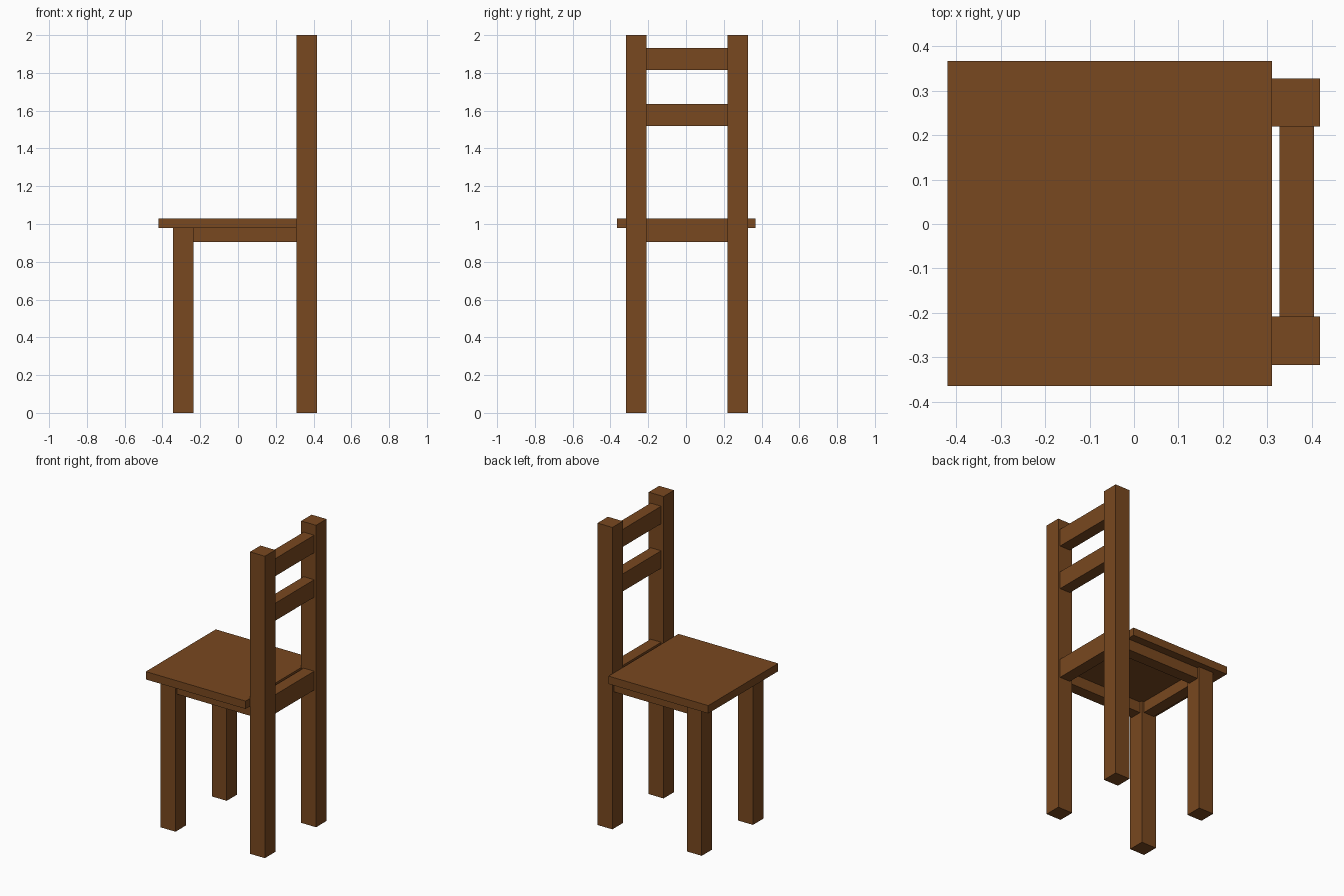
import bpy

if "Cube" in bpy.data.objects:
    bpy.data.objects.remove(bpy.data.objects["Cube"])

wood = bpy.data.materials.new("brown_wood")
wood.diffuse_color = (0.19, 0.065, 0.014, 1.0)
wood.use_nodes = True
wood.node_tree.nodes["Principled BSDF"].inputs["Base Color"].default_value = wood.diffuse_color


def box(name, x, y, z):
    """Axis-aligned box from (min, max) ranges."""
    bpy.ops.mesh.primitive_cube_add(size=1)
    ob = bpy.context.object
    ob.name = name
    ob.location = [(a + b) / 2 for a, b in (x, y, z)]
    ob.scale = [b - a for a, b in (x, y, z)]
    bpy.ops.object.transform_apply(location=True, rotation=False, scale=True)
    ob.data.materials.append(wood)
    return ob


FRONT_X, BACK_X = (-0.345, -0.236), (0.31, 0.419)
SIDES = {"right": (-0.317, -0.208), "left": (0.219, 0.328)}
INNER_Y = (-0.208, 0.219)
HALF = 0.0385          # half thickness of the rails
APRON_Z = (0.905, 0.98)

# Seat board
box("seat", (-0.42, 0.311), (-0.365, 0.367), (0.978, 1.03))

# Legs, back posts and side aprons
for side, y in SIDES.items():
    mid = sum(y) / 2
    box(f"front_leg_{side}", FRONT_X, y, (0, 0.979))
    box(f"back_post_{side}", BACK_X, y, (0, 2))
    box(f"side_apron_{side}", (FRONT_X[1], BACK_X[0]), (mid - HALF, mid + HALF), APRON_Z)

# Front apron
mid = sum(FRONT_X) / 2
box("front_apron", (mid - HALF, mid + HALF), INNER_Y, APRON_Z)

# Rear rail and the two back slats
rail_x = (0.328, 0.405)
for name, z in (("rear_rail", (0.905, 1.03)),
                ("lower_back_slat", (1.52, 1.636)),
                ("upper_back_slat", (1.815, 1.931))):
    box(name, rail_x, INNER_Y, z)
